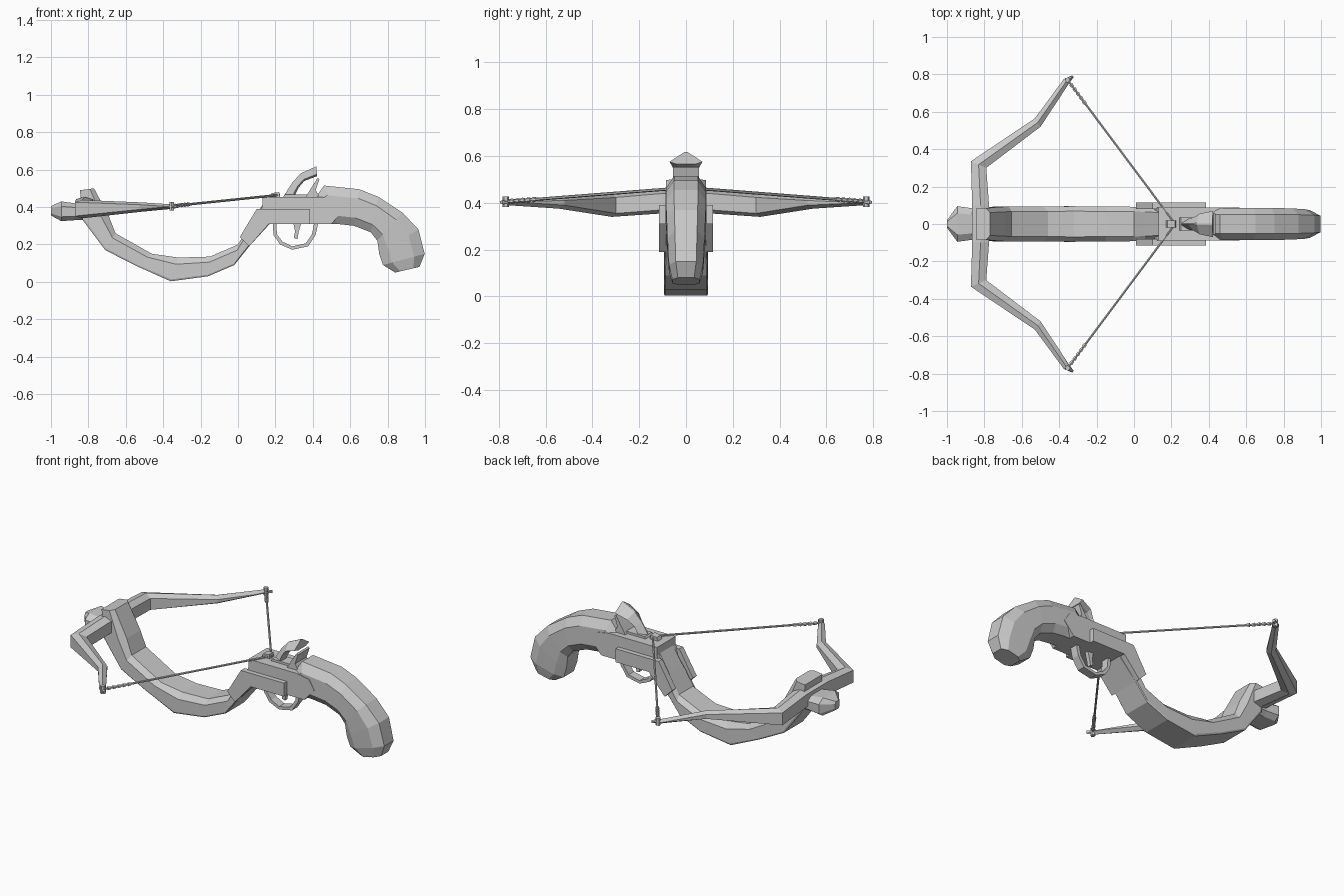
import bpy, bmesh
from mathutils import Vector

if "Cube" in bpy.data.objects:
    bpy.data.objects.remove(bpy.data.objects["Cube"])


def finish(name, bm):
    bmesh.ops.recalc_face_normals(bm, faces=bm.faces)
    mesh = bpy.data.meshes.new(name)
    bm.to_mesh(mesh)
    bm.free()
    obj = bpy.data.objects.new(name, mesh)
    bpy.context.collection.objects.link(obj)
    return obj


def loft(name, rings):
    """Skin a list of equal-length rings and cap both ends."""
    bm = bmesh.new()
    vs = [[bm.verts.new(p) for p in ring] for ring in rings]
    n = len(vs[0])
    for a, b in zip(vs, vs[1:]):
        for i in range(n):
            j = (i + 1) % n
            bm.faces.new((a[i], a[j], b[j], b[i]))
    bm.faces.new(vs[0])
    bm.faces.new(vs[-1])
    return finish(name, bm)


def side_loft(name, stations, section):
    """Stations give (top xz, bottom xz, half width); section gives (height, width) fractions."""
    rings = []
    full = section + [(t, -w) for t, w in reversed(section)]
    for xt, zt, xb, zb, hw in stations:
        rings.append([(xb + (xt - xb) * t, hw * w, zb + (zt - zb) * t) for t, w in full])
    return loft(name, rings)


def prism(name, outline, half, y=0):
    return loft(name, [[(x, y + s * half, z) for x, z in outline] for s in (-1, 1)])


def rod(name, a, b, r1, r2=None, sides=6):
    a, b = Vector(a), Vector(b)
    bm = bmesh.new()
    bmesh.ops.create_cone(bm, cap_ends=True, segments=sides, radius1=r1,
                          radius2=r1 if r2 is None else r2, depth=(b - a).length)
    rot = (b - a).to_track_quat('Z', 'Y').to_matrix()
    for v in bm.verts:
        v.co = rot @ v.co + (a + b) / 2
    return finish(name, bm)


octagon = [(0, .65), (.22, 1), (.75, 1), (1, .6)]
flat_bottom = [(0, .95), (.08, 1), (.72, 1), (1, .72)]

# Curved fore stock with upright front post
side_loft("fore_stock", [
    (-.77, .50, -.845, .49, .085),
    (-.69, .35, -.83, .33, .09),
    (-.655, .26, -.71, .17, .094),
    (-.46, .15, -.55, .088, .094),
    (-.32, .13, -.36, .003, .095),
    (-.15, .135, -.16, .03, .094),
    (0, .20, -.02, .09, .092),
    (.06, .30, .06, .19, .09),
    (.13, .41, .17, .31, .085)], flat_bottom)

# Pistol grip
side_loft("grip", [
    (.42, .46, .43, .31, .082),
    (.46, .515, .53, .31, .085),
    (.65, .495, .62, .30, .086),
    (.75, .455, .71, .265, .086),
    (.88, .37, .745, .22, .083),
    (.965, .28, .755, .15, .079),
    (.998, .15, .775, .09, .073),
    (.97, .08, .84, .05, .058)], octagon)

# Receiver block and raised side plates
prism("receiver", [(.11, .36), (.13, .405), (.13, .455), (.44, .455), (.53, .44),
                   (.565, .385), (.50, .31), (.155, .31)], .088)
for s, side in ((-1, "right"), (1, "left")):
    prism("side_plate_" + side, [(.01, .24), (.06, .19), (.165, .31), (.385, .31),
                                 (.385, .39), (.10, .39)], .018, s * .098)

# Nose cap at the front
nose = [(-1, .355, .405, .02), (-.945, .325, .43, .095), (-.87, .33, .42, .085), (-.78, .33, .44, .085)]
side_loft("nose_cap", [(x, zt, x, zb, w) for x, zb, zt, w in nose], octagon)

# Bow: (y, outer x, inner x, bottom z, top z), mirrored across the middle
half_bow = [(.0, .0, -.865, -.775, .355, .455),
            (.10, .10, -.865, -.775, .355, .455),
            (.335, .30, -.872, -.79, .34, .438),
            (.565, .52, -.53, -.50, .375, .425),
            (.775, .755, -.375, -.345, .39, .415),
            (.795, .785, -.33, -.322, .395, .41)]
stations = [(-a, -b, *r) for a, b, *r in reversed(half_bow[1:])] + half_bow
loft("bow", [[(xo, yo, zb + .012), (xo, yo, zt - .012), ((xo + xi) / 2, (yo + yi) / 2, zt),
              (xi, yi, zt - .015), (xi, yi, zb + .015), ((xo + xi) / 2, (yo + yi) / 2, zb)]
             for yo, yi, xo, xi, zb, zt in stations])

# Bow string with wrapped ends
latch = Vector((.22, 0, .465))
for s, side in ((-1, "right"), (1, "left")):
    tip = Vector((-.355, s * .77, .405))
    rod("string_" + side, tip, latch, .0065)
    for i in range(5):
        t = .03 + i * .03
        rod(f"string_wrap_{side}_{i}", tip.lerp(latch, t), tip.lerp(latch, t + .017), .012, .009)
    rod("string_loop_" + side, tip - Vector((0, 0, .022)), tip + Vector((0, 0, .022)), .014)

# Latch, hammer and rear sight on top
prism("string_latch", [(.17, .45), (.18, .475), (.22, .48), (.225, .45)], .02)
prism("hammer_base", [(.24, .45), (.25, .468), (.38, .468), (.42, .45)], .035)
side_loft("hammer", [(.245, .46, .30, .455, .03),
                     (.29, .53, .325, .505, .035),
                     (.335, .58, .355, .54, .055),
                     (.42, .618, .422, .565, .07)],
          [(0, .55), (.2, 1), (1, .08)])
prism("rear_sight", [(.36, .45), (.39, .50), (.425, .555), (.435, .55), (.415, .49), (.44, .45)], .055)

# Trigger guard made from a doubled path
outer = [(.185, .32), (.19, .25), (.225, .20), (.29, .172), (.375, .19), (.415, .25), (.43, .32)]
inner = [(.205, .32), (.208, .255), (.238, .215), (.29, .19), (.362, .206), (.396, .255), (.408, .32)]
loft("trigger_guard", [[(xo, -.025, zo), (xo, .025, zo), (xi, .025, zi), (xi, -.025, zi)]
                       for (xo, zo), (xi, zi) in zip(outer, inner)])

# Trigger
prism("trigger", [(.295, .32), (.305, .27), (.298, .235), (.318, .228), (.325, .27), (.34, .32)], .012)
